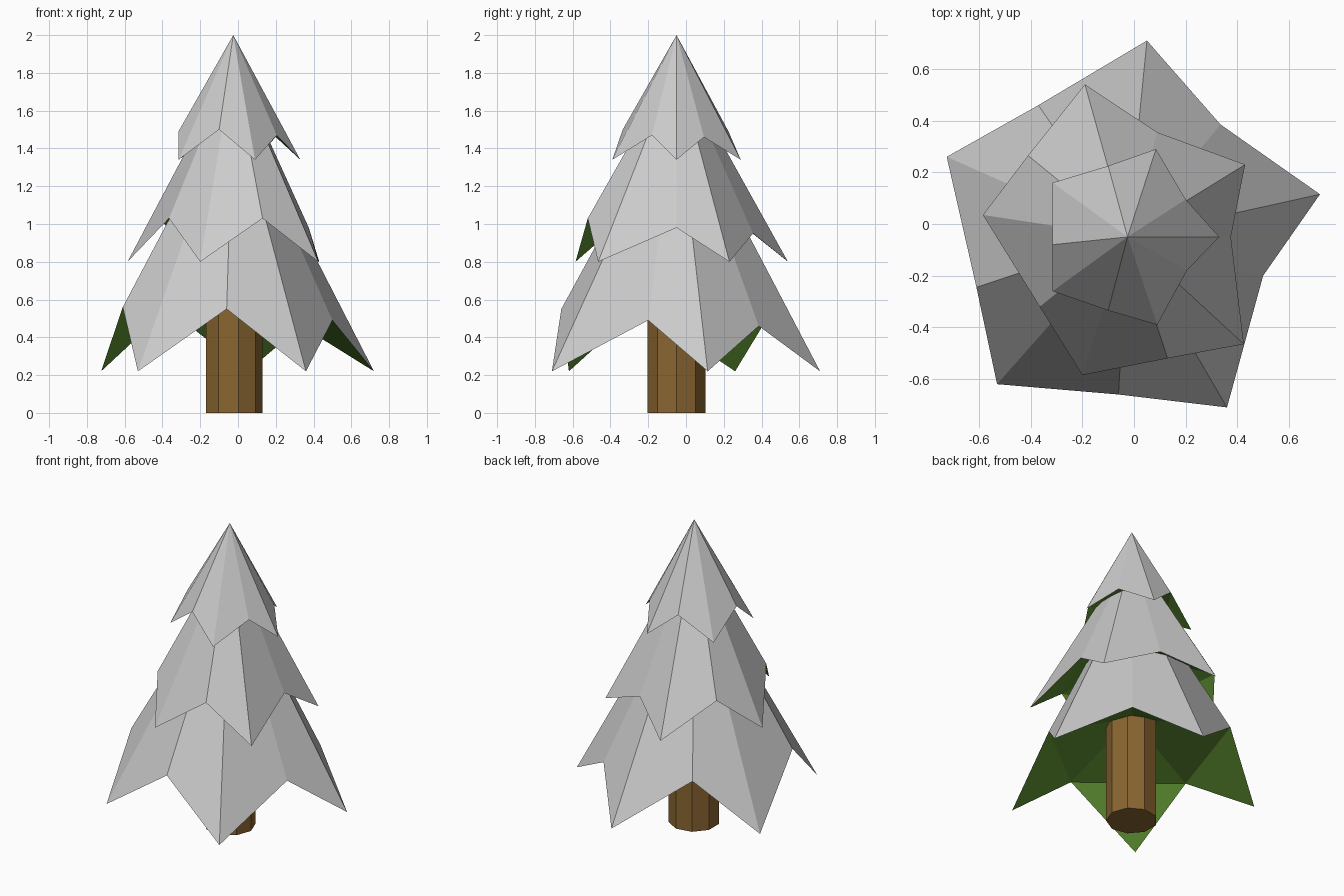
import bpy, bmesh
from mathutils import Matrix

if "Cube" in bpy.data.objects:
    bpy.data.objects.remove(bpy.data.objects["Cube"])

CX, CY = -0.025, -0.05   # tree axis


def material(name, color):
    m = bpy.data.materials.new(name)
    m.diffuse_color = color
    m.use_nodes = True
    m.node_tree.nodes["Principled BSDF"].inputs["Base Color"].default_value = m.diffuse_color
    return m


snow = material("snow", (0.8, 0.8, 0.8, 1))
green = material("needles", (0.11, 0.27, 0.03, 1))
brown = material("bark", (0.25, 0.13, 0.03, 1))


def finish(name, bm, mats):
    bm.normal_update()
    me = bpy.data.meshes.new(name)
    bm.to_mesh(me)
    bm.free()
    for m in mats:
        me.materials.append(m)
    ob = bpy.data.objects.new(name, me)
    bpy.context.collection.objects.link(ob)
    return ob


def tier(name, apex_z, under_z, tip_z, tips, valleys):
    """Star-rimmed cone: snowy top, green underside. Points run counter-clockwise."""
    bm = bmesh.new()
    rim = []
    for (tx, ty), v in zip(tips, valleys):
        rim += [bm.verts.new((tx, ty, tip_z)), bm.verts.new(v)]
    apex = bm.verts.new((CX, CY, apex_z))
    under = bm.verts.new((CX, CY, under_z))
    n = len(rim)
    for i in range(n):
        bm.faces.new((rim[i], rim[(i + 1) % n], apex))
    # underside: one flap below each tip, then a fan to the middle
    for i in range(0, n, 2):
        a, tip, b = rim[i - 1], rim[i], rim[i + 1]
        for f in ((b, tip, a), (b, a, under)):
            bm.faces.new(f).material_index = 1
    return finish(name, bm, (snow, green))


# Three branch tiers: each valley follows the tip with the same index
tier("lower_branches", 1.67, 0.71, 0.22,
     [(0.72, 0.115), (0.05, 0.71), (-0.725, 0.26), (-0.53, -0.62), (0.36, -0.71)],
     [(0.335, 0.385, 0.46), (-0.37, 0.46, 0.55), (-0.61, -0.245, 0.56),
      (-0.06, -0.66, 0.55), (0.5, -0.2, 0.49)])
tier("middle_branches", 1.86, 1.15, 0.80,
     [(0.43, 0.23), (-0.19, 0.54), (-0.585, 0.035), (-0.2, -0.585), (0.425, -0.465)],
     [(0.09, 0.355, 0.95), (-0.41, 0.265, 1.02), (-0.365, -0.32, 1.03),
      (0.13, -0.52, 1.03), (0.375, -0.05, 0.98)])
tier("upper_branches", 2.0, 1.57, 1.34,
     [(0.33, -0.05), (0.085, 0.29), (-0.315, 0.16), (-0.315, -0.26), (0.09, -0.39)],
     [(0.2, 0.095, 1.46), (-0.1, 0.225, 1.49), (-0.315, -0.08, 1.49),
      (-0.1, -0.335, 1.5), (0.205, -0.18, 1.47)])

# Nine-sided trunk with one corner facing +x
H = 0.75
bm = bmesh.new()
bmesh.ops.create_cone(bm, cap_ends=True, segments=9, radius1=0.155, radius2=0.155, depth=H)
corner = max(bm.verts, key=lambda v: v.co.x).co
turn = corner.xy.angle_signed((1, 0)) if abs(corner.y) > 1e-5 else 0
bmesh.ops.transform(bm, verts=bm.verts,
                    matrix=Matrix.Translation((CX, CY, H / 2)) @ Matrix.Rotation(-turn, 4, 'Z'))
finish("trunk", bm, (brown,))
